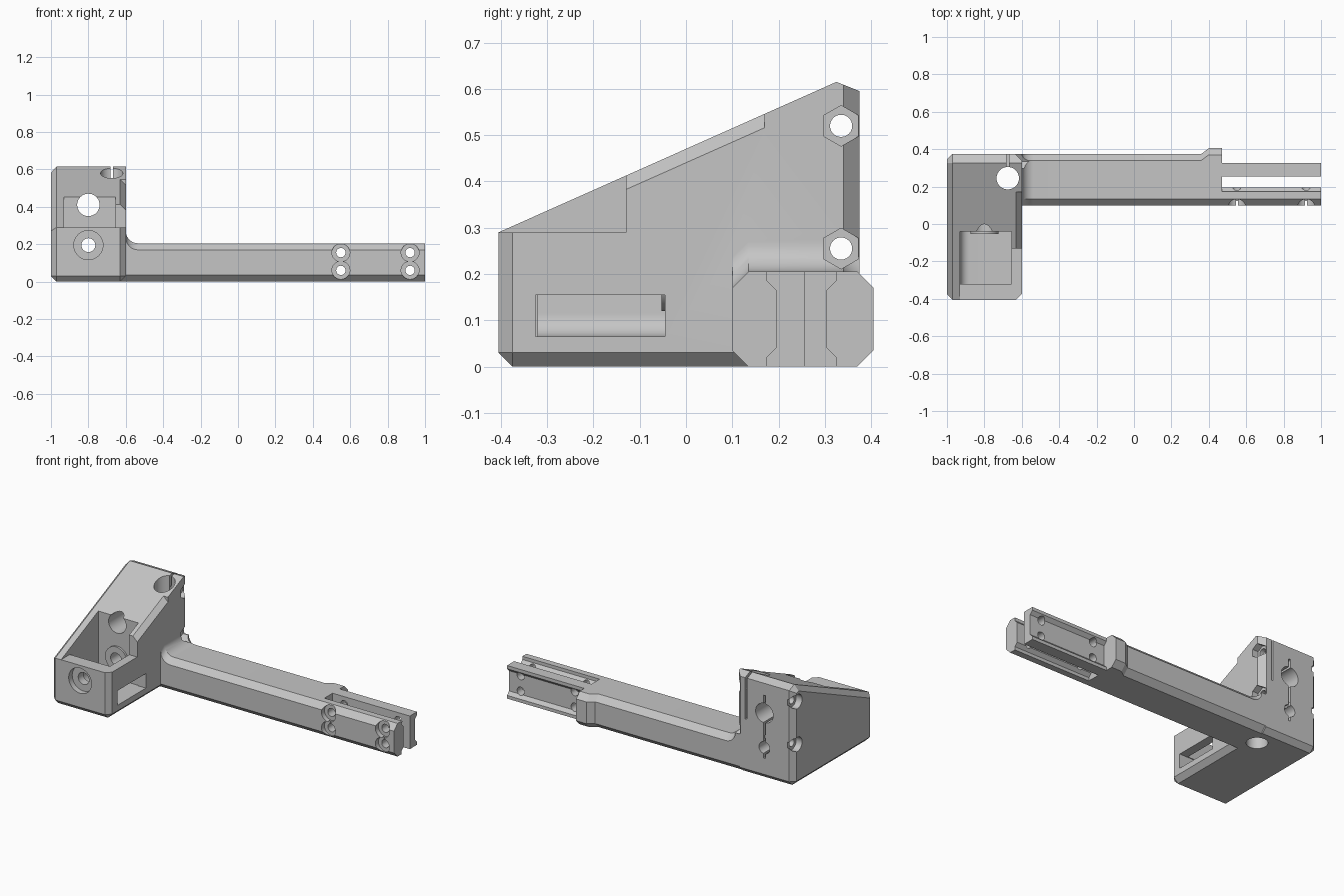
import bpy, bmesh
from math import sin, cos, pi

cube = bpy.data.objects.get("Cube")
if cube:
    bpy.data.objects.remove(cube, do_unlink=True)


def add_object(name, bm):
    bmesh.ops.recalc_face_normals(bm, faces=bm.faces)
    mesh = bpy.data.meshes.new(name)
    bm.to_mesh(mesh)
    bm.free()
    obj = bpy.data.objects.new(name, mesh)
    bpy.context.collection.objects.link(obj)
    return obj


def loft_mesh(rings):
    bm = bmesh.new()
    loops = [[bm.verts.new(p) for p in ring] for ring in rings]
    for a, b in zip(loops, loops[1:]):
        for i in range(len(a)):
            bm.faces.new((a[i - 1], a[i], b[i], b[i - 1]))
    bm.faces.new(loops[0])
    bm.faces.new(loops[-1])
    return bm


def loft(name, rings):
    return add_object(name, loft_mesh(rings))


def place(axis, u, v, w):
    """Point with w along the axis and u, v on the other two axes in order."""
    p = [u, v]
    p.insert("xyz".index(axis), w)
    return p


def prism(name, axis, profile, start, end):
    return loft(name, [[place(axis, u, v, w) for u, v in profile] for w in (start, end)])


def box(name, x, y, z):
    return prism(name, "z", [(x[0], y[0]), (x[1], y[0]), (x[1], y[1]), (x[0], y[1])], *z)


def cylinder(name, axis, u, v, radius, start, end, sides=40):
    ring = [(u + radius * cos(pi / 2 + 2 * pi * i / sides),
             v + radius * sin(pi / 2 + 2 * pi * i / sides)) for i in range(sides)]
    return prism(name, axis, ring, start, end)


# Wedge-shaped block with chamfered edges
LEFT, RIGHT, FRONT, BACK = -1.0, -0.6, -0.405, 0.375
side = [(FRONT, 0), (BACK, 0), (BACK, 0.595), (0.325, 0.615), (FRONT, 0.29)]
bm = loft_mesh([[(x, y, z) for y, z in side] for x in (LEFT, RIGHT)])


def chamfered(edge):
    a, b = (v.co for v in edge.verts)
    if min(a.z, b.z) < 0.01:
        return True
    return a.x < -0.9 and b.x < -0.9


bmesh.ops.bevel(bm, geom=[e for e in bm.edges if chamfered(e)], offset=0.03,
                offset_type='OFFSET', segments=1, profile=0.5, affect='EDGES')
body = add_object("clamp_bracket", bm)


def combine(tool, operation):
    mod = body.modifiers.new(tool.name, 'BOOLEAN')
    mod.operation = operation
    mod.solver = 'EXACT'
    mod.object = tool
    bpy.context.view_layer.objects.active = body
    bpy.ops.object.modifier_apply(modifier=mod.name)
    bpy.data.objects.remove(tool, do_unlink=True)


def add(tool):
    combine(tool, 'UNION')


def cut(tool):
    combine(tool, 'DIFFERENCE')


# Eight-sided arm with a flared root and a collar
def arm_ring(x, back=BACK, top=0.205, front=0.1, c=0.035):
    return [(x, y, z) for y, z in (
        (front, c), (front + c, 0), (back - c, 0), (back, c),
        (back, top - c), (back - c, top), (front + c, top), (front, top - c))]


rings = [arm_ring(-0.64, top=0.27)]
for i in range(11):
    t = pi / 2 * i / 10
    rings.append(arm_ring(-0.535 - 0.065 * cos(t), top=0.27 - 0.065 * sin(t)))
rings += [arm_ring(0.36), arm_ring(0.4, back=0.405), arm_ring(0.47, back=0.405)]
add(loft("arm", rings))

# Fork tines: ridged front one, channelled back one
ridge = [(0.02, 0), (0, 0.02), (0, 0.145), (0.02, 0.165)]
front_tine = [(0.1, 0.035), (0.135, 0), (0.175, 0)]
front_tine += [(0.195 - d, 0.02 + z) for d, z in ridge]
front_tine += [(0.175, 0.205), (0.135, 0.205), (0.1, 0.17)]
back_tine = [(0.255, 0), (0.325, 0)]
back_tine += [(0.305 + d, 0.02 + z) for d, z in ridge]
back_tine += [(0.325, 0.205), (0.255, 0.205)]
add(prism("front_tine", "x", front_tine, 0.45, 1))
add(prism("back_tine", "x", back_tine, 0.45, 1))

# Screw holes through the tines
for x in (0.55, 0.92):
    for z in (0.06, 0.155):
        cut(cylinder("tine_hole", "y", x, z, 0.025, 0.05, 0.36, 24))
        cut(cylinder("tine_counterbore", "y", x, z, 0.048, 0.05, 0.13, 32))

# Front pocket with one rounded floor edge, lowered rim and side window
pocket = [(-0.655, 0.8), (-0.655, 0.065)]
pocket += [(-0.88 - 0.05 * sin(pi / 16 * i), 0.115 - 0.05 * cos(pi / 16 * i)) for i in range(9)]
pocket += [(-0.93, 0.8)]
cut(prism("pocket", "y", pocket, -0.32, -0.04))
cut(box("rim_cut", (-0.93, -0.5), (-0.5, -0.13), (0.29, 0.8)))
cut(box("window", (-0.7, -0.5), (-0.325, -0.045), (0.065, 0.155)))


# Chamfer along part of the sloped right edge
def slope_ring(y):
    z = 0.29 + (y - FRONT) * 0.325 / 0.73
    return [(-0.64, y, z + 0.01), (-0.59, y, z - 0.04), (-0.59, y, z + 0.01)]


cut(loft("slope_chamfer", [slope_ring(-0.14), slope_ring(0.17)]))

# Back corner chamfer above the arm
cut(prism("corner_chamfer", "z", [(-0.64, 0.38), (-0.595, 0.335), (-0.59, 0.39)], 0.24, 0.7))

# Boss on the pocket wall, then the two lengthwise bores
add(cylinder("boss", "y", -0.8, 0.195, 0.075, -0.053, -0.02))
cut(cylinder("rod_bore", "y", -0.8, 0.41, 0.06, -0.1, 0.5))
cut(cylinder("screw_bore", "y", -0.8, 0.195, 0.037, -0.5, 0.5))
cut(cylinder("front_counterbore", "y", -0.8, 0.195, 0.078, -0.5, -0.37))

# Upright bore and the clamping slits
cut(cylinder("upright_bore", "z", -0.675, 0.245, 0.06, -0.1, 0.8))
cut(box("upright_slit", (-0.682, -0.668), (0.245, 0.5), (0.34, 0.8)))
cut(box("rod_slit", (-0.807, -0.793), (0.2, 0.5), (0.13, 0.52)))

# Clamp bolts: through hole, round head recess, hexagonal nut recess
for z in (0.255, 0.52):
    cut(cylinder("bolt_hole", "x", 0.335, z, 0.024, -1.1, -0.5, 24))
    cut(cylinder("head_recess", "x", 0.335, z, 0.044, -1.1, -0.96, 32))
    cut(cylinder("nut_recess", "x", 0.335, z, 0.044, -0.64, -0.5, 6))

# Single grey material
grey = bpy.data.materials.new("light_grey")
grey.use_nodes = True
colour = (0.56, 0.56, 0.56, 1)
grey.diffuse_color = colour
grey.node_tree.nodes["Principled BSDF"].inputs["Base Color"].default_value = colour
body.data.materials.clear()
body.data.materials.append(grey)

bpy.ops.object.select_all(action='DESELECT')
body.select_set(True)
bpy.context.view_layer.objects.active = body
bpy.ops.object.shade_smooth_by_angle(angle=pi / 7)
